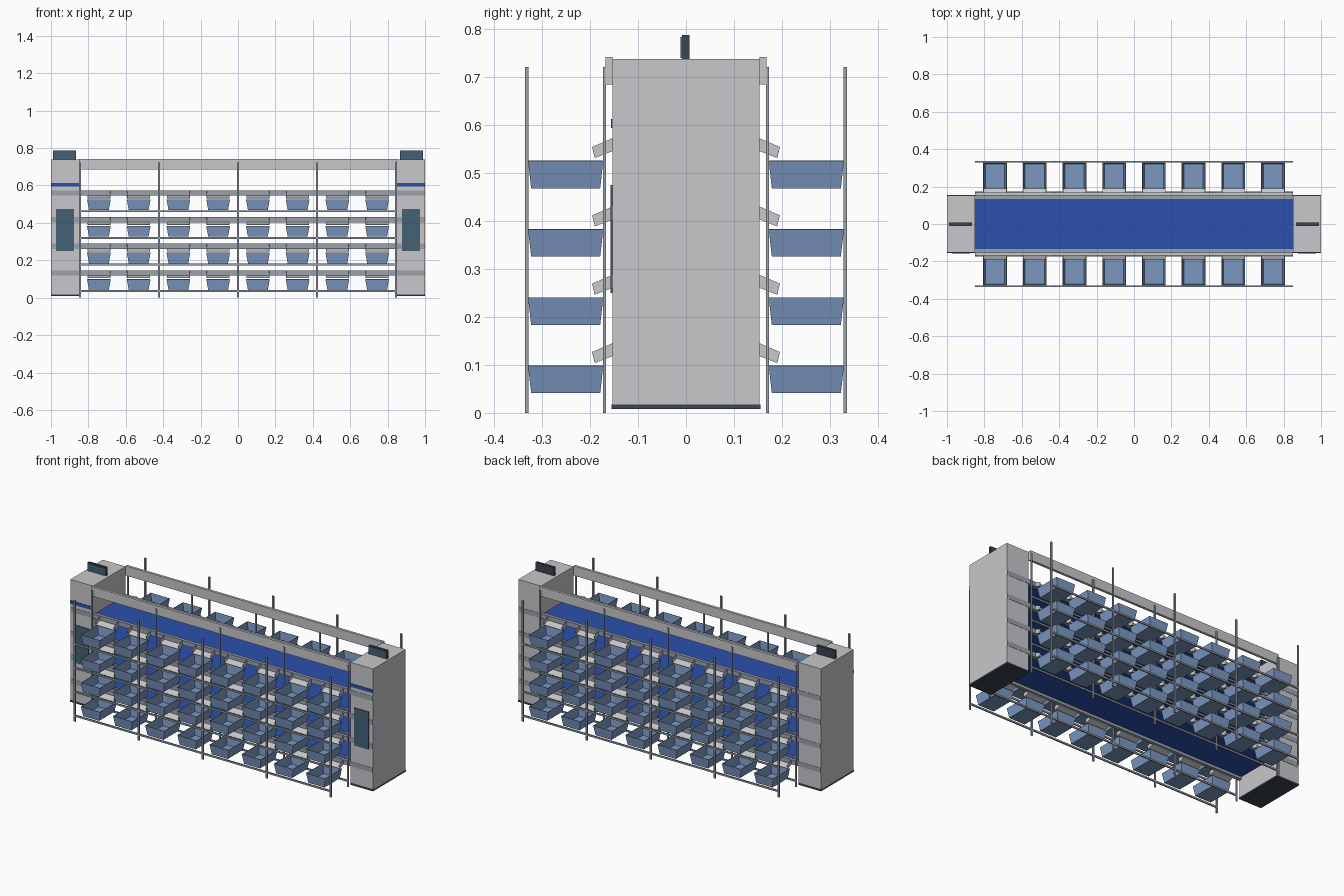
import bpy, bmesh, math
from mathutils import Matrix

cube = bpy.data.objects.get("Cube")
if cube:
    bpy.data.objects.remove(cube, do_unlink=True)


def material(name, rgb):
    m = bpy.data.materials.new(name)
    m.use_nodes = True
    colour = (*rgb, 1)
    m.diffuse_color = colour
    node = next(n for n in m.node_tree.nodes if n.type == 'BSDF_PRINCIPLED')
    node.inputs["Base Color"].default_value = colour
    return m


LIGHT = material("light grey", (0.58, 0.58, 0.60))
METAL = material("steel grey", (0.32, 0.36, 0.41))
DARK = material("charcoal", (0.045, 0.058, 0.08))
BLUE = material("deep blue", (0.025, 0.08, 0.42))
BIN = material("bin blue", (0.20, 0.31, 0.53))
SCREEN = material("screen teal", (0.058, 0.12, 0.18))


def add_object(name, mesh, matrix=Matrix()):
    ob = bpy.data.objects.new(name, mesh)
    bpy.context.collection.objects.link(ob)
    ob.matrix_world = matrix
    return ob


def finish(name, bm, mat):
    bmesh.ops.recalc_face_normals(bm, faces=bm.faces)
    mesh = bpy.data.meshes.new(name)
    bm.to_mesh(mesh)
    bm.free()
    mesh.materials.append(mat)
    return mesh


def box(name, xs, ys, zs, mat):
    """Box between the given limits on each axis."""
    bm = bmesh.new()
    bmesh.ops.create_cube(bm, size=1)
    for v in bm.verts:
        v.co = [lim[0] if c < 0 else lim[1] for c, lim in zip(v.co, (xs, ys, zs))]
    return add_object(name, finish(name, bm, mat))


def thicken(ob, amount):
    mod = ob.modifiers.new("wall thickness", 'SOLIDIFY')
    mod.thickness = amount
    mod.offset = -1


# Level heights are measured from the lowest bin row
LEVELS = [i * 0.1425 for i in range(4)]
COLUMNS = [(i - 3.5) * 0.2125 for i in range(8)]
POSTS = [(i - 2) * 0.4225 for i in range(5)]
SIDES = [("front", -1), ("back", 1)]


def span(side, a, b):
    """Depth limits mirrored to the front or back."""
    return sorted((side * a, side * b))


# End towers with plinth, display, stripe and status sign
for name, s in (("left", 1), ("right", -1)):
    def across(a, b):
        return sorted((s * a, s * b))
    box(name + "_tower", across(0.85, 1), (-0.153, 0.153), (0.018, 0.738), LIGHT)
    box(name + "_tower_plinth", across(0.85, 1), (-0.155, 0.155), (0.008, 0.018), DARK)
    box(name + "_tower_screen", across(0.877, 0.973), (-0.157, -0.152), (0.25, 0.475), SCREEN)
    box(name + "_tower_stripe", across(0.851, 0.999), (-0.156, -0.152), (0.594, 0.613), BLUE)
    box(name + "_status_sign", across(0.867, 0.988), (-0.008, 0.007), (0.738, 0.788), DARK)
    box(name + "_status_display", across(0.869, 0.986), (-0.011, -0.008), (0.74, 0.784), SCREEN)

# Conveyor belts and their guide rails, one set per level
for z in LEVELS:
    box("conveyor_belt", (-0.85, 0.85), (-0.135, 0.135), (0.134 + z, 0.138 + z), BLUE)
    for name, s in SIDES:
        box(name + "_guide_rail", (-0.998, 0.998), span(s, 0.135, 0.1545),
            (0.118 + z, 0.146 + z), METAL)

# Rack: top beams, upright posts and bin support bars
for name, s in SIDES:
    box(name + "_top_beam", (-0.85, 0.85), span(s, 0.153, 0.168), (0.685, 0.742), LIGHT)
    for y in (0.17, 0.332):
        ys = span(s, y - 0.0035, y + 0.0035)
        for x in POSTS:
            box(name + "_rack_post", (x - 0.005, x + 0.005), ys, (0, 0.722), METAL)
        for z in LEVELS:
            box(name + "_rack_bar", (-0.849, 0.849), ys, (0.03 + z, 0.04 + z), METAL)

# Tapered open bin, centred on its own column
bm = bmesh.new()
bmesh.ops.create_cube(bm, size=1)
for v in bm.verts:
    top = v.co.z > 0
    v.co.x *= 0.127 if top else 0.106
    v.co.y = v.co.y * (0.157 if top else 0.144) - 0.251
    v.co.z = 0.098 if top else 0.041
bmesh.ops.recalc_face_normals(bm, faces=bm.faces)
bmesh.ops.delete(bm, geom=[f for f in bm.faces if f.normal.z > 0.9], context='FACES_ONLY')
mesh = bpy.data.meshes.new("bin")
bm.to_mesh(mesh)
bm.free()
mesh.materials.append(BIN)
bin_mesh = mesh

# Sloping chute: a floor with two side walls
profile = [(-0.152, 0.146), (-0.196, 0.127), (-0.190, 0.104), (-0.152, 0.119)]
bm = bmesh.new()
near, far = ([bm.verts.new((x, y, z)) for y, z in profile] for x in (-0.062, 0.062))
bm.faces.new(near)
bm.faces.new(far[::-1])
bm.faces.new((near[2], far[2], far[3], near[3]))
chute_mesh = finish("chute", bm, LIGHT)

# Repeat bins and chutes on both sides
for name, s in SIDES:
    turn = Matrix.Rotation(0 if s < 0 else math.pi, 4, 'Z')
    for z in LEVELS:
        for x in COLUMNS:
            place = turn @ Matrix.Translation((x, 0, z))
            thicken(add_object(name + "_bin", bin_mesh, place), 0.003)
            thicken(add_object(name + "_chute", chute_mesh, place), 0.002)
